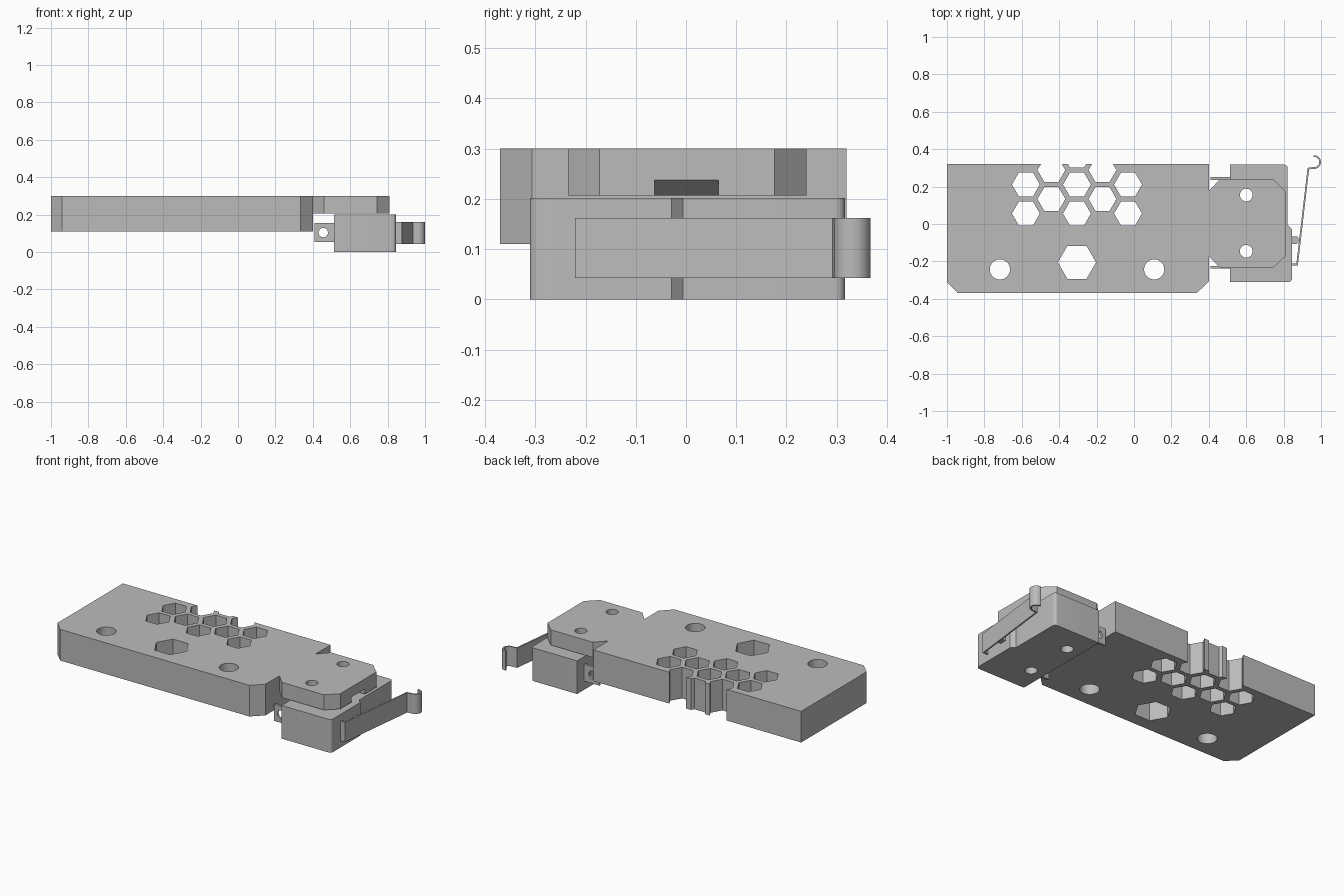
import bpy, bmesh
from math import cos, sin, pi, radians
from mathutils import Vector

cube = bpy.data.objects.get("Cube")
if cube:
    bpy.data.objects.remove(cube, do_unlink=True)

grey = bpy.data.materials.new("grey plastic")
grey.use_nodes = True
colour = (0.5, 0.5, 0.5, 1)
grey.diffuse_color = colour
grey.node_tree.nodes["Principled BSDF"].inputs["Base Color"].default_value = colour


def prism(name, outline, low, high, axis="Z"):
    """Extrude a 2D outline along z, or an (x, z) outline along y."""
    def place(p, h):
        return (p[0], p[1], h) if axis == "Z" else (p[0], h, p[1])
    bm = bmesh.new()
    base = bm.faces.new([bm.verts.new(place(p, low)) for p in outline])
    ext = bmesh.ops.extrude_face_region(bm, geom=[base])
    move = Vector(place((0, 0), high - low))
    bmesh.ops.translate(bm, vec=move,
                        verts=[v for v in ext["geom"] if isinstance(v, bmesh.types.BMVert)])
    bmesh.ops.recalc_face_normals(bm, faces=bm.faces)
    mesh = bpy.data.meshes.new(name)
    bm.to_mesh(mesh)
    bm.free()
    mesh.materials.append(grey)
    obj = bpy.data.objects.new(name, mesh)
    bpy.context.collection.objects.link(obj)
    return obj


def ring(x, y, r, sides=32):
    return [(x + r * cos(2 * pi * i / sides), y + r * sin(2 * pi * i / sides))
            for i in range(sides)]


def select(obj):
    bpy.ops.object.select_all(action="DESELECT")
    obj.select_set(True)
    bpy.context.view_layer.objects.active = obj


def combine(target, tool, operation="DIFFERENCE"):
    """Apply a boolean and discard the tool."""
    mod = target.modifiers.new("boolean", "BOOLEAN")
    mod.operation, mod.solver, mod.object = operation, "EXACT", tool
    select(target)
    bpy.ops.object.modifier_apply(modifier=mod.name)
    bpy.data.objects.remove(tool, do_unlink=True)


def drill(target, outline, axis="Z"):
    combine(target, prism("cutter", outline, -0.6, 0.6, axis))


def smooth(obj):
    select(obj)
    bpy.ops.object.shade_smooth_by_angle(angle=radians(30))


def arc(cx, cy, r, start, end, steps):
    return [(cx + r * cos(radians(start + (end - start) * i / steps)),
             cy + r * sin(radians(start + (end - start) * i / steps)))
            for i in range(steps + 1)]


# Main plate with chamfered front corners
plate = prism("mounting_plate", [(-1, -0.31), (-0.94, -0.37), (0.335, -0.37),
                                 (0.4, -0.307), (0.4, 0.32), (-1, 0.32)], 0.11, 0.3)

# Raised tongue over the switch, waisted where it meets the plate
tongue = prism("tongue", [(0.35, -0.172), (0.4, -0.172), (0.46, -0.235), (0.743, -0.235),
                          (0.81, -0.172), (0.81, 0.176), (0.743, 0.24), (0.46, 0.24),
                          (0.4, 0.176), (0.35, 0.176)], 0.207, 0.3)
combine(plate, tongue, "UNION")

# Sloping notch under the tongue tip
combine(plate, prism("cutter", [(0.77, 0.2), (0.82, 0.2), (0.82, 0.238),
                                (0.81, 0.238), (0.77, 0.207)], -0.063, 0.065, "Y"))

# Honeycomb: three columns, staggered with two more that break the back edge
pitch = 0.155
for column in range(5):
    x = -0.578 + column * 0.1365
    shift = pitch / 2 if column % 2 else 0
    for row in range(3 if column == 2 else 2):
        drill(plate, ring(x, 0.056 + shift + row * pitch, 0.0745, 6))

# Nut pocket and screw holes
drill(plate, ring(-0.305, -0.205, 0.102, 6))
for x in (-0.717, 0.108):
    drill(plate, ring(x, -0.243, 0.054))

# Switch body with a stepped, rounded outer side
body_outline = ([(0.512, -0.311)] + arc(0.825, -0.291, 0.02, -90, 0, 6)
                + [(0.845, -0.029), (0.822, -0.006)]
                + arc(0.802, 0.297, 0.02, 0, 90, 6) + [(0.512, 0.317)])
body = prism("switch_body", body_outline, 0, 0.202)

# Screws pass through both tongue and switch
for y in (-0.146, 0.155):
    for part in (plate, body):
        drill(part, ring(0.6, y, 0.034))
smooth(plate)
smooth(body)

# Flat terminals with eyelets
for side, y in (("front", -0.238), ("back", 0.236)):
    terminal = prism(side + "_terminal", [(0.41, 0.053), (0.52, 0.053),
                                          (0.52, 0.155), (0.41, 0.155)], y, y + 0.014, "Y")
    drill(terminal, ring(0.456, 0.104, 0.025), "Y")
    smooth(terminal)

# Plunger button
plunger = prism("plunger", [(0.83, -0.106)] + arc(0.866, -0.092, 0.014, -90, 0, 4)
                + arc(0.866, -0.08, 0.014, 0, 90, 4) + [(0.83, -0.066)], 0.06, 0.142)
smooth(plunger)

# Bent lever strip: foot, long arm and curled tip
path = [Vector(p) for p in [(0.835, -0.217), (0.872, -0.217), (0.932, 0.296)]
        + arc(0.963, 0.331, 0.032, -100, 95, 16)]
left, right = [], []
for i, p in enumerate(path):
    before = (p - path[i - 1]).normalized() if i else (path[1] - p).normalized()
    after = (path[i + 1] - p).normalized() if i < len(path) - 1 else before
    along = (before + after).normalized()
    offset = Vector((-along.y, along.x)) * 0.0045 / max(along.dot(before), 0.5)
    left.append(p + offset)
    right.append(p - offset)
lever = prism("lever", left + right[::-1], 0.042, 0.162)
smooth(lever)
